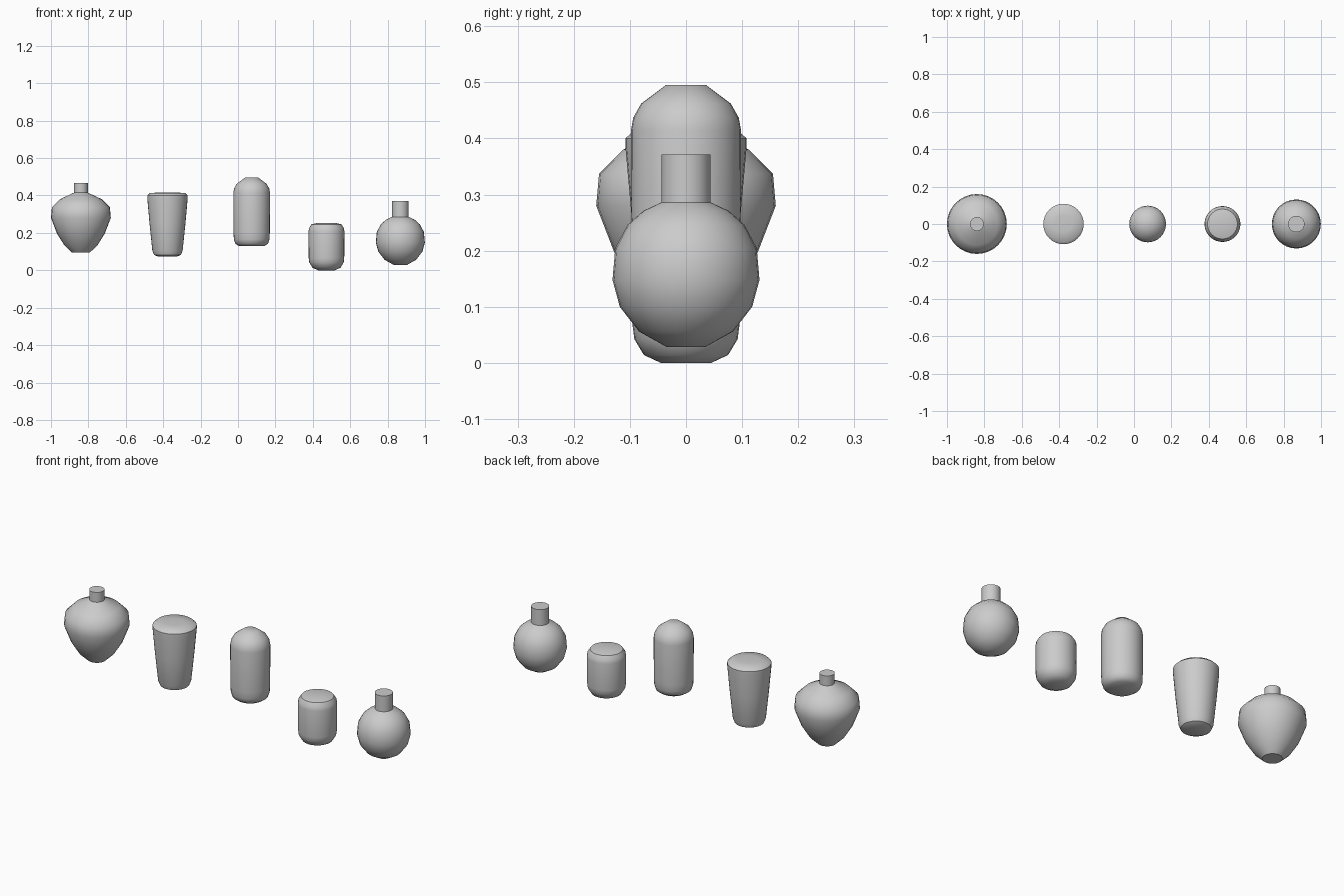
import bpy, bmesh
from math import cos, sin, pi, radians

SEGMENTS = 32


def lathe(name, x, profile):
    """Spin a (radius, z) profile, bottom to top, and cap both ends."""
    bm = bmesh.new()
    rings = []
    for r, z in profile:
        rings.append([bm.verts.new((r * cos(2 * pi * i / SEGMENTS),
                                    r * sin(2 * pi * i / SEGMENTS), z))
                      for i in range(SEGMENTS)])
    for a, b in zip(rings, rings[1:]):
        for i in range(SEGMENTS):
            j = (i + 1) % SEGMENTS
            bm.faces.new((a[i], a[j], b[j], b[i]))
    bm.faces.new(rings[0][::-1])
    bm.faces.new(rings[-1])
    mesh = bpy.data.meshes.new(name)
    bm.to_mesh(mesh)
    bm.free()
    ob = bpy.data.objects.new(name, mesh)
    ob.location.x = x
    bpy.context.collection.objects.link(ob)
    bpy.ops.object.select_all(action='DESELECT')
    ob.select_set(True)
    bpy.context.view_layer.objects.active = ob
    bpy.ops.object.shade_smooth_by_angle(angle=radians(40))
    return ob


# Wide-shouldered vase with a short neck
lathe("shouldered_vase", -0.84, [
    (0.047, 0.094), (0.088, 0.133), (0.127, 0.195), (0.16, 0.28),
    (0.155, 0.337), (0.112, 0.380), (0.037, 0.415), (0.037, 0.468)])

# Tapered tumbler with rounded rims
lathe("tapered_vase", -0.377, [
    (0.050, 0.073), (0.072, 0.083), (0.081, 0.105), (0.096, 0.25),
    (0.108, 0.385), (0.108, 0.400), (0.095, 0.412), (0.045, 0.417)])

# Tall domed bottle
lathe("domed_bottle", 0.073, [
    (0.068, 0.129), (0.088, 0.143), (0.095, 0.165), (0.097, 0.20),
    (0.098, 0.415), (0.094, 0.437), (0.080, 0.462), (0.036, 0.495)])

# Short rounded jar
lathe("short_jar", 0.473, [
    (0.045, 0.0), (0.075, 0.014), (0.092, 0.042), (0.095, 0.065),
    (0.096, 0.208), (0.093, 0.226), (0.080, 0.246), (0.045, 0.254)])

# Round flask with a straight neck
lathe("round_flask", 0.868, [
    (0.034, 0.028), (0.084, 0.056), (0.118, 0.10), (0.131, 0.148),
    (0.126, 0.205), (0.104, 0.246), (0.076, 0.271), (0.044, 0.286),
    (0.044, 0.371)])
